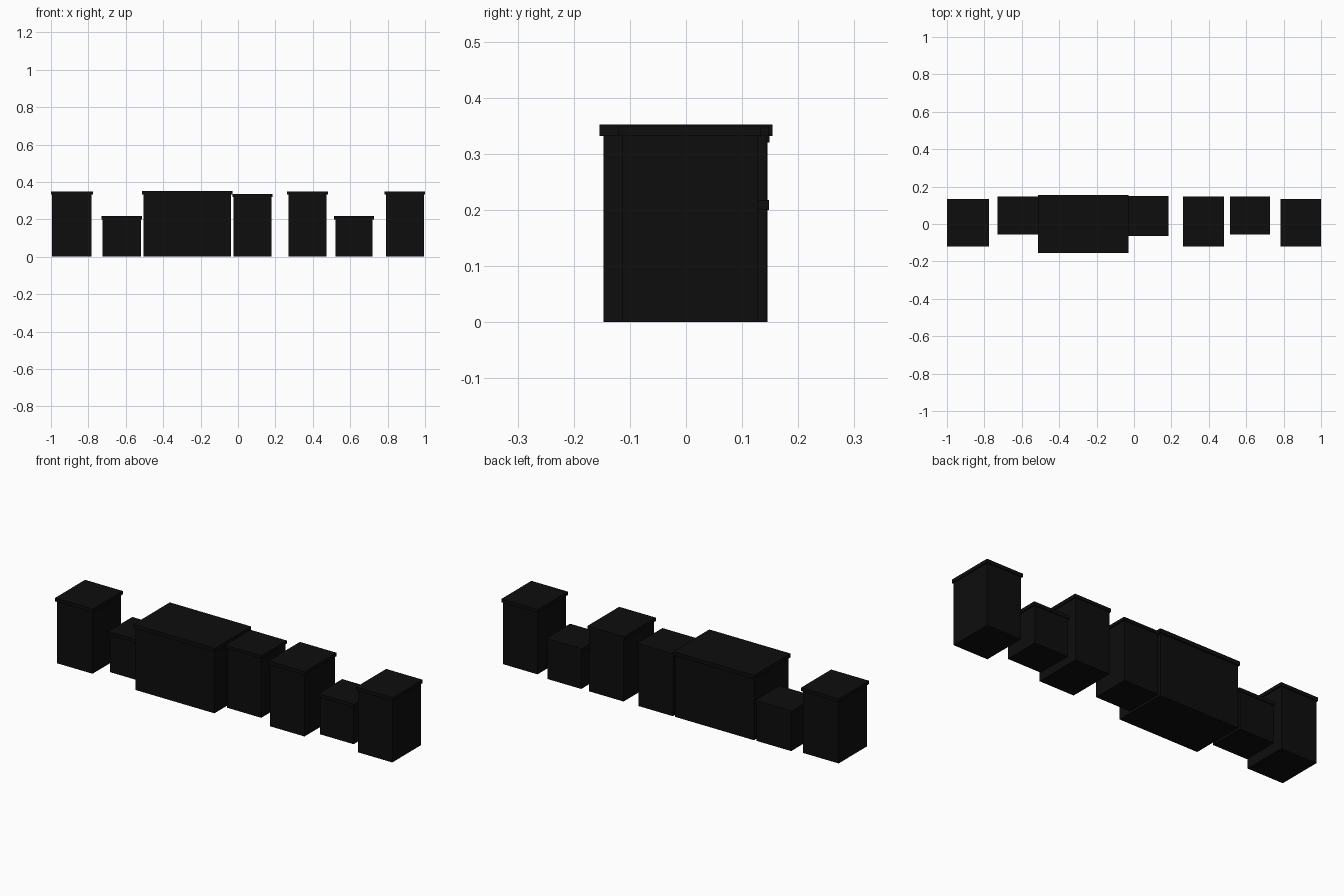
import bpy

if "Cube" in bpy.data.objects:
    bpy.data.objects.remove(bpy.data.objects["Cube"])

black = bpy.data.materials.new("black_finish")
black.diffuse_color = (0.004, 0.004, 0.004, 1)
black.use_nodes = True
black.node_tree.nodes["Principled BSDF"].inputs["Base Color"].default_value = black.diffuse_color


def box(name, x0, x1, y0, y1, z0, z1):
    bpy.ops.mesh.primitive_cube_add(size=1, location=((x0 + x1) / 2, (y0 + y1) / 2, (z0 + z1) / 2))
    ob = bpy.context.object
    ob.name = name
    ob.scale = (x1 - x0, y1 - y0, z1 - z0)
    bpy.ops.object.transform_apply(location=False, rotation=False, scale=True)
    ob.data.materials.append(black)
    return ob


def cabinet(name, x0, x1, y0, y1, top, slab=0.018, lip=0.006, back_lip=0.006):
    # closed carcass with an overhanging worktop; limits are the worktop's
    box(name + "_body", x0 + lip, x1 - lip, y0 + lip, y1 - back_lip, 0, top - slab)
    box(name + "_worktop", x0, x1, y0, y1, top - slab, top)


# row of cabinets, left to right
cabinet("left_end_cabinet", -1.0, -0.776, -0.12, 0.134, 0.35)
cabinet("left_low_cabinet", -0.73, -0.512, -0.056, 0.148, 0.218, back_lip=0.004)
cabinet("large_cabinet", -0.512, -0.03, -0.154, 0.154, 0.352, slab=0.02, lip=0.007, back_lip=0.009)
cabinet("middle_cabinet", -0.03, 0.185, -0.065, 0.149, 0.336, slab=0.016, back_lip=0.004)
cabinet("tall_cabinet", 0.263, 0.48, -0.12, 0.148, 0.35, back_lip=0.004)
cabinet("right_low_cabinet", 0.514, 0.726, -0.056, 0.148, 0.218, back_lip=0.004)
cabinet("right_end_cabinet", 0.784, 1.0, -0.12, 0.134, 0.35)
